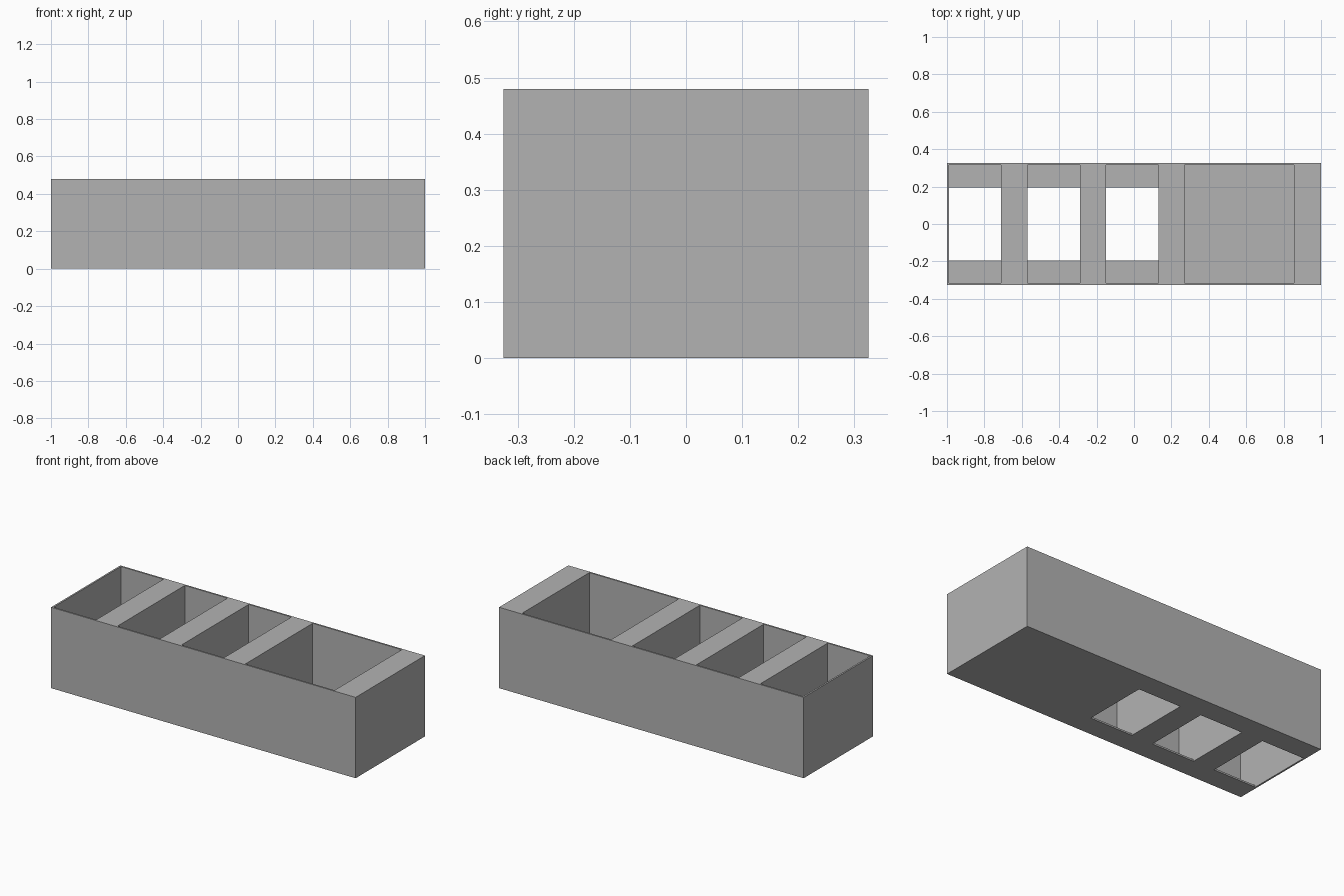
import bpy
import bmesh

cube = bpy.data.objects.get("Cube")
if cube:
    bpy.data.objects.remove(cube, do_unlink=True)

LENGTH, DEPTH, HEIGHT = 2.0, 0.65, 0.48
FLOOR = 0.01
POCKET_Y, WINDOW_Y = 0.315, 0.196

grey = bpy.data.materials.new("light grey")
grey.use_nodes = True
grey.diffuse_color = (0.45, 0.45, 0.45, 1)
grey.node_tree.nodes["Principled BSDF"].inputs["Base Color"].default_value = grey.diffuse_color


def prism(name, profile, x0, x1):
    """Extrude a (y, z) profile along x."""
    bm = bmesh.new()
    face = bm.faces.new([bm.verts.new((x0, y, z)) for y, z in profile])
    out = bmesh.ops.extrude_face_region(bm, geom=[face])
    moved = [v for v in out["geom"] if isinstance(v, bmesh.types.BMVert)]
    bmesh.ops.translate(bm, verts=moved, vec=(x1 - x0, 0, 0))
    bmesh.ops.recalc_face_normals(bm, faces=bm.faces)
    mesh = bpy.data.meshes.new(name)
    bm.to_mesh(mesh)
    bm.free()
    mesh.materials.append(grey)
    obj = bpy.data.objects.new(name, mesh)
    bpy.context.collection.objects.link(obj)
    return obj


def mirrored(half):
    """Close a right-hand half profile by mirroring it across y = 0."""
    return half + [(-y, z) for y, z in reversed(half)]


# Solid outer block
tray = prism("compartment_tray", mirrored([(DEPTH / 2, 0), (DEPTH / 2, HEIGHT)]),
             -LENGTH / 2, LENGTH / 2)

# Pocket shapes: stepped through to the underside, or closed by the floor
closed = mirrored([(POCKET_Y, FLOOR), (POCKET_Y, HEIGHT + 0.1)])
stepped = mirrored([(WINDOW_Y, -0.1), (WINDOW_Y, FLOOR),
                    (POCKET_Y, FLOOR), (POCKET_Y, HEIGHT + 0.1)])

# Three small open pockets and one large closed pocket
pockets = [(stepped, -0.99 + 0.42 * i, -0.71 + 0.42 * i) for i in range(3)]
pockets.append((closed, 0.27, 0.855))

for profile, x0, x1 in pockets:
    cutter = prism("pocket_cutter", profile, x0, x1)
    cutter.hide_render = True
    cut = tray.modifiers.new("pocket", "BOOLEAN")
    cut.operation = "DIFFERENCE"
    cut.solver = "EXACT"
    cut.object = cutter
    bpy.context.view_layer.objects.active = tray
    bpy.ops.object.modifier_apply(modifier=cut.name)
    bpy.data.objects.remove(cutter, do_unlink=True)
